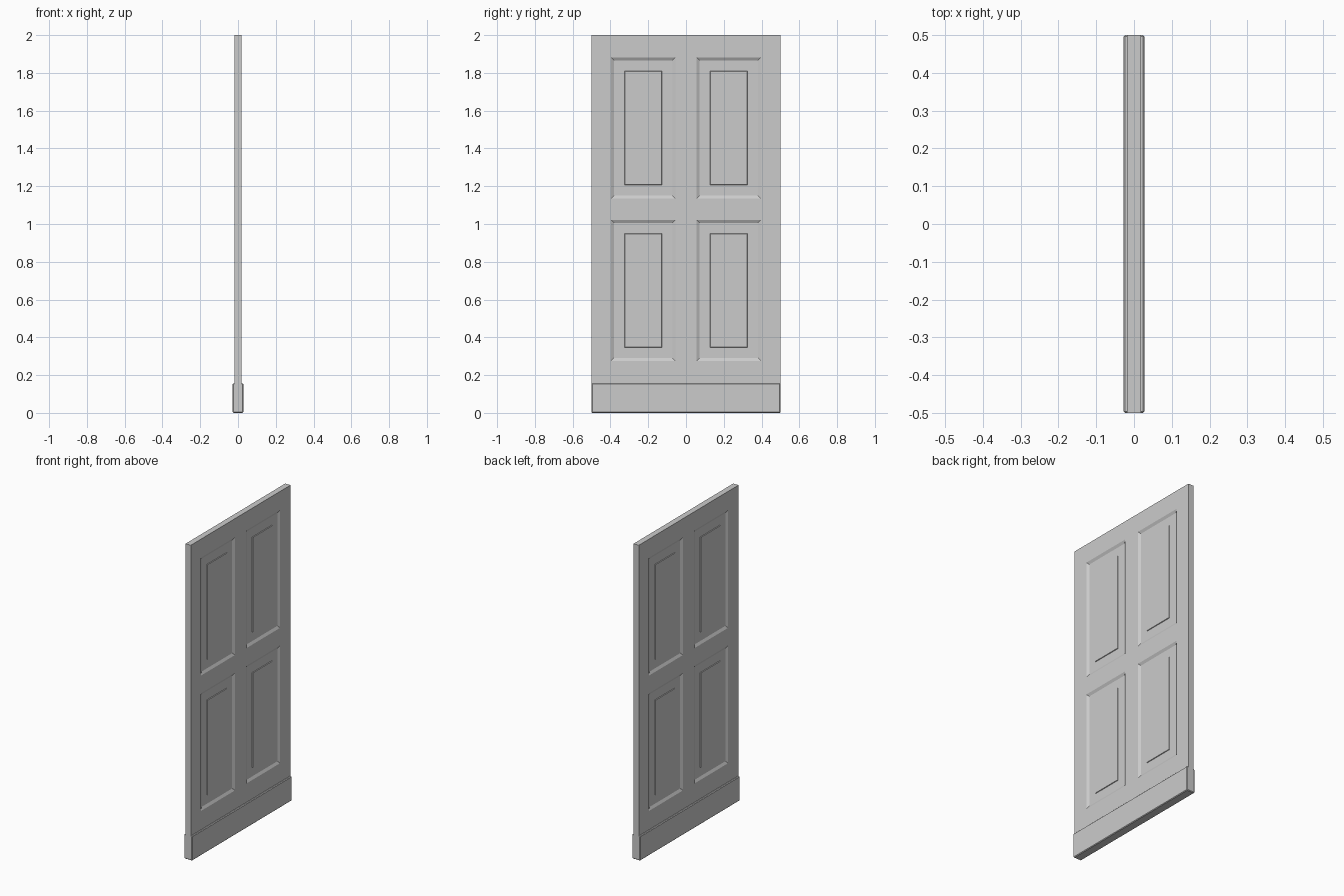
import bpy, bmesh
from mathutils import Matrix

if "Cube" in bpy.data.objects:
    bpy.data.objects.remove(bpy.data.objects["Cube"])

HALF_T = 0.0185          # half thickness of the door leaf
KICK_TOP = 0.156
PANEL_Y = (0.056, 0.397)                      # mirrored about y = 0
PANEL_Z = ((0.275, 1.022), (1.134, 1.882))


def box(bm, lo, hi):
    size = [b - a for a, b in zip(lo, hi)]
    mid = [(a + b) / 2 for a, b in zip(lo, hi)]
    m = Matrix.Translation(mid) @ Matrix.Diagonal((*size, 1))
    bmesh.ops.create_cube(bm, size=1, matrix=m)


def finish(bm, name):
    bmesh.ops.recalc_face_normals(bm, faces=bm.faces[:])
    me = bpy.data.meshes.new(name)
    bm.to_mesh(me)
    bm.free()
    ob = bpy.data.objects.new(name, me)
    bpy.context.collection.objects.link(ob)
    return ob


# Door leaf: slab cut along the stile and rail lines
bm = bmesh.new()
box(bm, (-HALF_T, -0.5, KICK_TOP - 0.008), (HALF_T, 0.5, 2.0))
cuts = [((0, s * y, 0), (0, 1, 0)) for y in PANEL_Y for s in (-1, 1)]
cuts += [((0, 0, z), (0, 0, 1)) for pair in PANEL_Z for z in pair]
for co, no in cuts:
    bmesh.ops.bisect_plane(bm, geom=bm.verts[:] + bm.edges[:] + bm.faces[:],
                           plane_co=co, plane_no=no)
bm.normal_update()


def is_panel(f):
    c = f.calc_center_median()
    return (abs(f.normal.x) > 0.9 and PANEL_Y[0] < abs(c.y) < PANEL_Y[1]
            and any(a < c.z < b for a, b in PANEL_Z))


# Four panels on both sides: sloped moulding, flat margin, slightly raised field
panels = [f for f in bm.faces if is_panel(f)]
for width, depth in ((0.016, -0.009), (0.056, 0.0), (0.002, 0.004)):
    bmesh.ops.inset_individual(bm, faces=panels, thickness=width, depth=depth,
                               use_even_offset=True)
finish(bm, "door_leaf")

# Kick board wrapping the bottom, with softened edges
bm = bmesh.new()
box(bm, (-0.028, -0.5, 0), (0.028, 0.5, KICK_TOP))
kick = finish(bm, "kick_board")
bev = kick.modifiers.new("edge_bevel", "BEVEL")
bev.width = 0.004
bev.segments = 1
